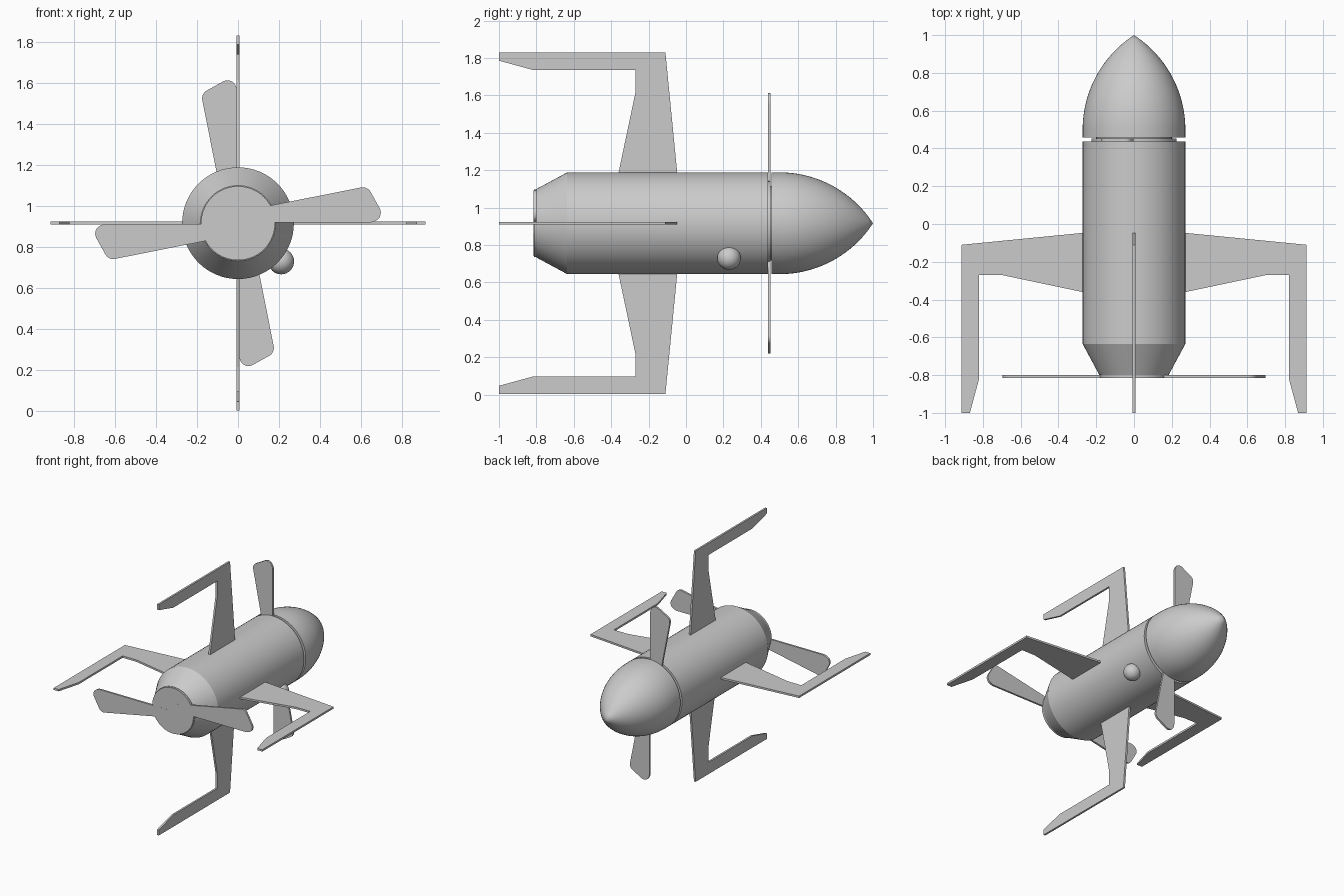
import bpy, bmesh
from math import radians, sqrt, pi
from mathutils import Matrix, Vector

AXIS_Z = 0.916
RADIUS = 0.272

if "Cube" in bpy.data.objects:
    bpy.data.objects.remove(bpy.data.objects["Cube"], do_unlink=True)

grey = bpy.data.materials.new("plain_grey")
grey.use_nodes = True
GREY = (0.6, 0.6, 0.6, 1)
grey.diffuse_color = GREY
grey.node_tree.nodes["Principled BSDF"].inputs["Base Color"].default_value = GREY


def finish(name, bm, smooth=False):
    bmesh.ops.recalc_face_normals(bm, faces=bm.faces)
    mesh = bpy.data.meshes.new(name)
    bm.to_mesh(mesh)
    bm.free()
    mesh.materials.append(grey)
    obj = bpy.data.objects.new(name, mesh)
    bpy.context.collection.objects.link(obj)
    if smooth:
        bpy.ops.object.select_all(action='DESELECT')
        obj.select_set(True)
        bpy.context.view_layer.objects.active = obj
        bpy.ops.object.shade_smooth_by_angle(angle=radians(25))
    return obj


def lathe(name, profile, steps=64):
    """Spin (radius, y) points about the long axis."""
    bm = bmesh.new()
    verts = [bm.verts.new((r, y, AXIS_Z)) for r, y in profile]
    edges = [bm.edges.new(pair) for pair in zip(verts, verts[1:])]
    bmesh.ops.spin(bm, geom=verts + edges, cent=(0, 0, AXIS_Z), axis=(0, 1, 0),
                   angle=2 * pi, steps=steps)
    bmesh.ops.remove_doubles(bm, verts=bm.verts, dist=0.0001)
    return finish(name, bm, True)


def plate(name, outline, depth, turn, rounded=()):
    """Extrude an outline of 3D points, then turn it about the long axis."""
    bm = bmesh.new()
    verts = [bm.verts.new(p) for p in outline]
    bm.faces.new(verts)
    if rounded:
        bmesh.ops.bevel(bm, geom=[verts[i] for i in rounded], offset=0.03,
                        segments=5, profile=0.5, affect='VERTICES')
    depth = Vector(depth)
    result = bmesh.ops.extrude_face_region(bm, geom=bm.faces[:])
    moved = [g for g in result["geom"] if isinstance(g, bmesh.types.BMVert)]
    bmesh.ops.translate(bm, verts=moved, vec=depth)
    bmesh.ops.translate(bm, verts=bm.verts, vec=-depth / 2)
    bm.transform(Matrix.Translation((0, 0, AXIS_Z)) @ Matrix.Rotation(radians(turn), 4, 'Y'))
    return finish(name, bm)


# Hull with a tapered tail
lathe("hull", [(0, -0.80), (0.183, -0.80), (RADIUS, -0.635), (RADIUS, 0.438), (0, 0.438)])

# Pointed nose with a curved flank
NOSE_BASE, NOSE_START, TIP = 0.458, 0.50, 1.0
length = TIP - NOSE_START
arc = (RADIUS ** 2 + length ** 2) / (2 * RADIUS)
nose = [(0, NOSE_BASE), (RADIUS, NOSE_BASE)]
for i in range(21):
    t = length * i / 20
    nose.append((max(0, sqrt(arc ** 2 - t ** 2) + RADIUS - arc), NOSE_START + t))
lathe("nose", nose)

# Two propellers, each a hub disc with a pair of blades
blade = [(0, 0.003), (0, 0.055), (0.63, 0.18), (0.705, 0.045), (0.668, 0.003)]
for label, y, hub_radius, hub_depth, first in (
        ("rear", -0.807, 0.18, 0.014, 0), ("front", 0.445, 0.225, 0.016, -90)):
    half = hub_depth / 2
    lathe(label + "_propeller_hub",
          [(0, y - half), (hub_radius, y - half), (hub_radius, y + half), (0, y + half)])
    for side, turn in (("a", first), ("b", first + 180)):
        plate(label + "_propeller_blade_" + side, [(u, y, v) for u, v in blade],
              (0, 0.015, 0), turn, rounded=(2, 3, 4))

# Collar joining hull, front propeller and nose
lathe("nose_collar", [(0.2, 0.43), (0.2, 0.47)])

# Four hooked fins
fin = [(0.25, -0.045), (0.913, -0.11), (0.913, -1.0), (0.869, -1.0),
       (0.82, -0.82), (0.82, -0.27), (0.70, -0.27), (0.25, -0.365)]
for label, turn in (("left", 0), ("bottom", 90), ("right", 180), ("top", 270)):
    plate(label + "_fin", [(r, y, 0) for r, y in fin], (0, 0, 0.015), turn)

# Round bump low on the left flank
bm = bmesh.new()
bmesh.ops.create_uvsphere(bm, u_segments=32, v_segments=16, radius=0.063,
                          matrix=Matrix.Translation((0.21, 0.23, 0.73)))
finish("side_bump", bm, True)
